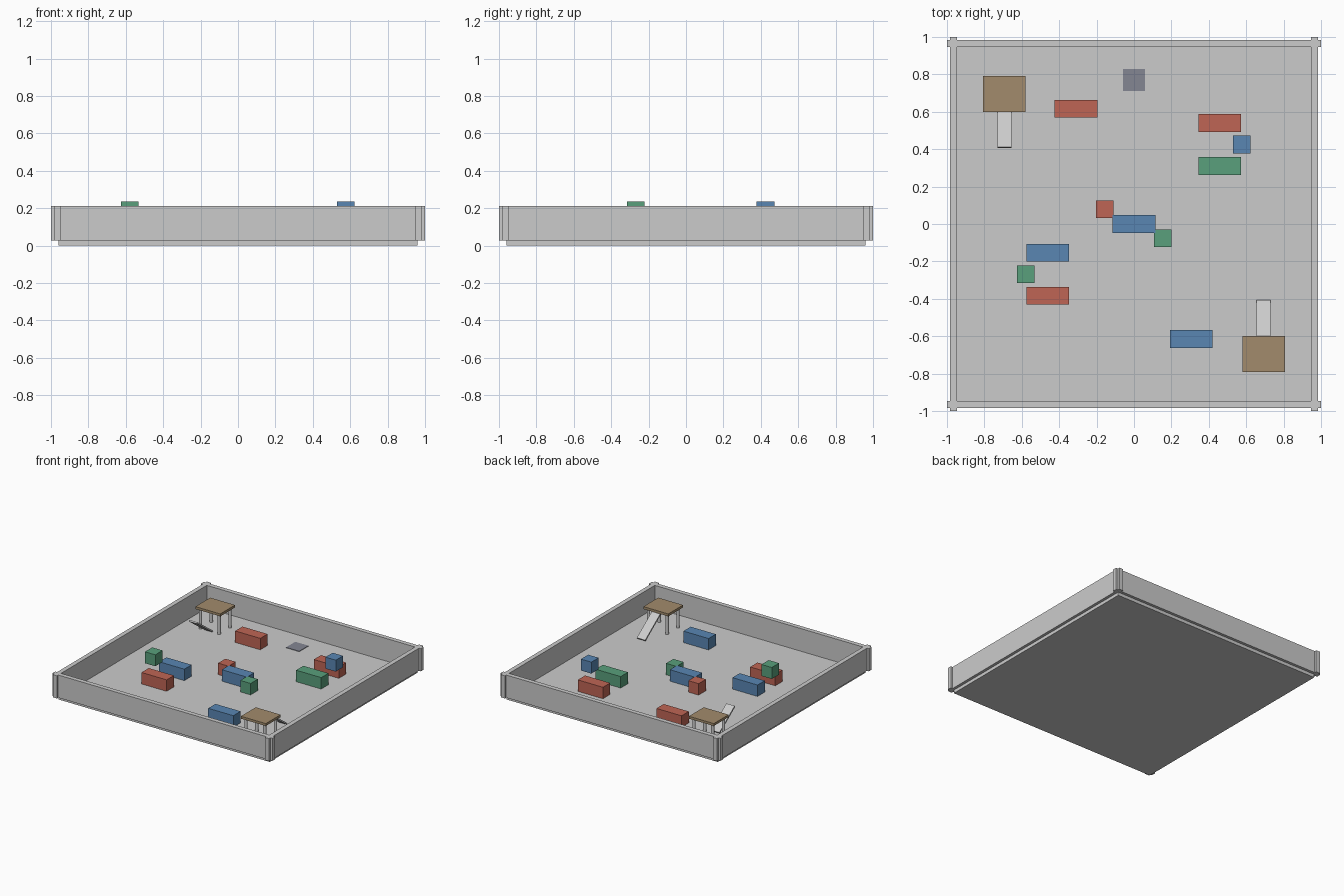
import bpy, bmesh, math
from mathutils import Matrix

if "Cube" in bpy.data.objects:
    bpy.data.objects.remove(bpy.data.objects["Cube"])


def material(name, rgb):
    m = bpy.data.materials.new(name)
    m.diffuse_color = (*rgb, 1)
    m.use_nodes = True
    m.node_tree.nodes["Principled BSDF"].inputs["Base Color"].default_value = m.diffuse_color
    return m


RED = material("red", (0.52, 0.13, 0.09))
BLUE = material("blue", (0.10, 0.24, 0.45))
GREEN = material("green", (0.10, 0.35, 0.20))
TAN = material("tan", (0.36, 0.26, 0.15))
MARK = material("slate", (0.23, 0.24, 0.29))


def finish(name, bm, mat=None):
    me = bpy.data.meshes.new(name)
    bm.to_mesh(me)
    bm.free()
    ob = bpy.data.objects.new(name, me)
    bpy.context.collection.objects.link(ob)
    if mat:
        me.materials.append(mat)
    return ob


def box(name, centre, size, mat=None, tilt=0):
    bm = bmesh.new()
    bmesh.ops.create_cube(bm, size=1, matrix=Matrix.Diagonal((*size, 1)))
    ob = finish(name, bm, mat)
    ob.location = centre
    ob.rotation_euler.x = tilt
    return ob


def cylinder(name, x, y, z0, z1, r):
    bm = bmesh.new()
    bmesh.ops.create_cone(bm, cap_ends=True, segments=16, radius1=r, radius2=r, depth=z1 - z0)
    for f in bm.faces:
        f.smooth = len(f.verts) == 4
    for e in bm.edges:
        e.smooth = all(f.smooth for f in e.link_faces)
    ob = finish(name, bm)
    ob.location = (x, y, (z0 + z1) / 2)


FLOOR = 0.027          # top of the floor slab
RIM = 0.213            # top of the walls
IN, OUT = 0.946, 0.983  # inner and outer wall faces

# Floor slab and target mark
box("floor", (0, 0, FLOOR / 2), (1.92, 1.92, FLOOR))
box("floor_mark", (0, 0.77, FLOOR + 0.002), (0.12, 0.12, 0.004), MARK)

# Walls, with two outside plates at each corner
mid, thick = (IN + OUT) / 2, OUT - IN
zc, zh = (FLOOR + RIM) / 2, RIM - FLOOR
for s, fb, lr in ((-1, "front", "left"), (1, "back", "right")):
    box(fb + "_wall", (0, s * mid, zc), (2 * OUT, thick, zh))
    box(lr + "_wall", (s * mid, 0, zc), (thick, 2 * IN, zh))
for sx in (-1, 1):
    for sy in (-1, 1):
        pc, pt = (1 + OUT) / 2, 1 - OUT
        box("corner_plate_y", (sx * mid, sy * pc, zc), (thick, pt, zh))
        box("corner_plate_x", (sx * pc, sy * mid, zc), (pt, thick, zh))

# Long blocks and cubes
S = 0.094
for x, y, mat in ((-0.31, 0.616, RED), (0.458, 0.54, RED), (-0.462, -0.383, RED),
                  (0, 0, BLUE), (-0.462, -0.153, BLUE), (0.307, -0.615, BLUE),
                  (0.458, 0.31, GREEN)):
    box("long_block", (x, y, FLOOR + 0.001 + S / 2), (0.228, S, S), mat)
LOW, HIGH = FLOOR + 0.001 + S / 2, 0.235 - S / 2
for x, y, z, mat in ((-0.156, 0.079, LOW, RED), (0.154, -0.076, LOW, GREEN),
                     (0.577, 0.425, HIGH, BLUE), (-0.578, -0.268, HIGH, GREEN)):
    box("cube_block", (x, y, z), (S, S, S), mat)

# Platforms on four legs, each with a sloping ramp on the inner side
for s in (-1, 1):
    cx, cy = s * 0.693, -s * 0.694
    box("platform_top", (cx, cy, 0.199), (0.226, 0.192, 0.02), TAN)
    for lx in (-1, 1):
        for ly in (-1, 1):
            cylinder("platform_leg", cx + lx * 0.085, cy + ly * 0.07, FLOOR, 0.189, 0.0125)
    box("ramp", (cx, -s * 0.508, 0.114), (0.076, 0.245, 0.012), None, math.radians(-36))
